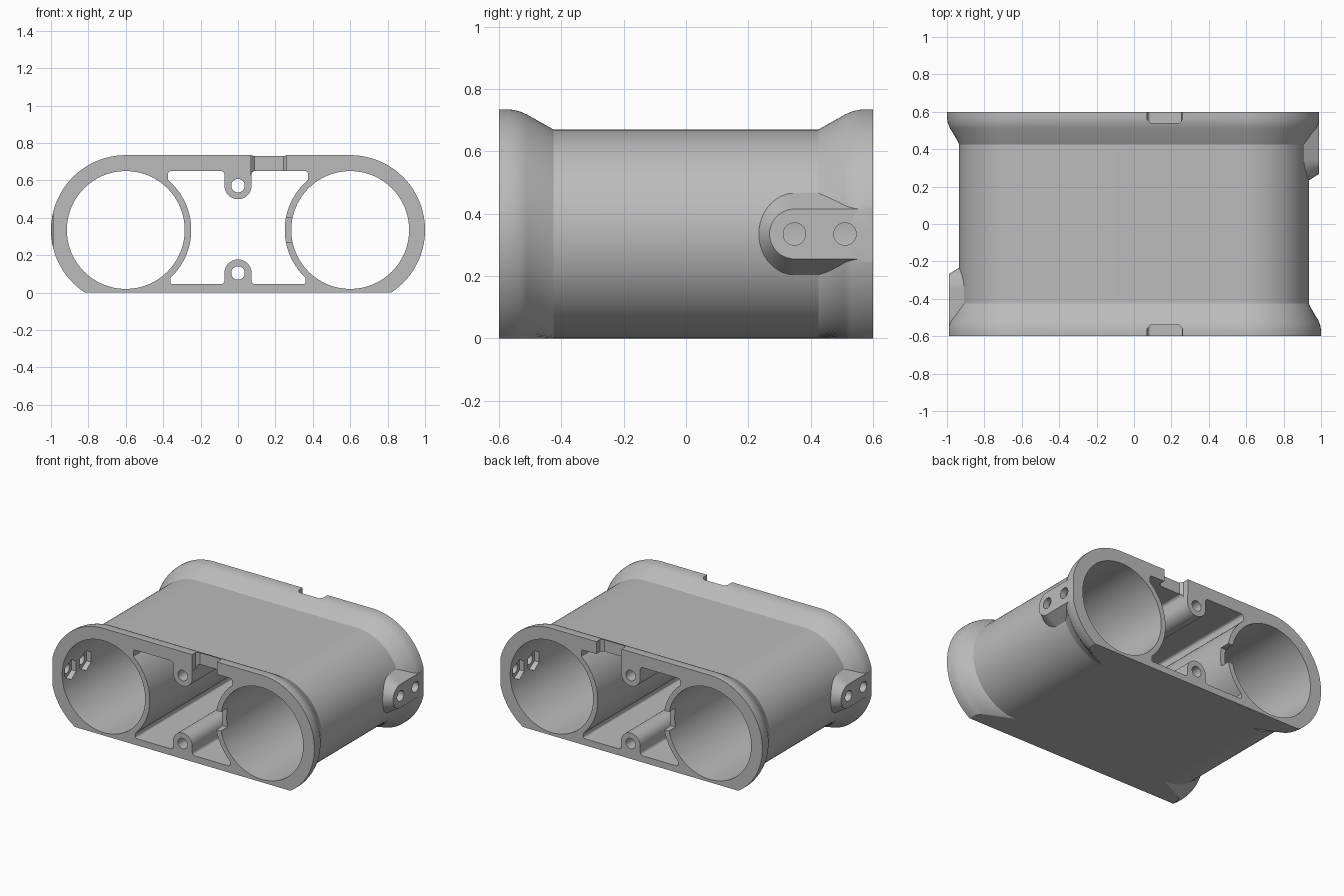
import bpy
import bmesh
from math import asin, cos, degrees, pi, radians, sin, tan
from mathutils import Vector

cube = bpy.data.objects.get("Cube")
if cube:
    bpy.data.objects.remove(cube, do_unlink=True)

MID = 0.335      # height of the tube axes
TUBE_X = 0.6     # sideways position of the tube axes
END = 0.6        # half length of the housing


def skin(bm, rings):
    """Walls through a list of equal rings; returns the rings as vertices."""
    loops = [[bm.verts.new(p) for p in ring] for ring in rings]
    n = len(loops[0])
    for a, b in zip(loops, loops[1:]):
        for i in range(n):
            j = (i + 1) % n
            bm.faces.new((a[i], a[j], b[j], b[i]))
    return loops


def finish(name, bm):
    bmesh.ops.recalc_face_normals(bm, faces=bm.faces[:])
    mesh = bpy.data.meshes.new(name)
    bm.to_mesh(mesh)
    bm.free()
    obj = bpy.data.objects.new(name, mesh)
    bpy.context.collection.objects.link(obj)
    return obj


def solid(name, rings, side=1):
    """Capped solid; side -1 gives it a half turn about the vertical axis."""
    bm = bmesh.new()
    loops = skin(bm, [[(side * x, side * y, z) for x, y, z in ring] for ring in rings])
    bm.faces.new(loops[0])
    bm.faces.new(loops[-1])
    return finish(name, bm)


def along_x(name, outline, x0, x1, side=1):
    return solid(name, [[(x, y, z) for y, z in outline] for x in (x0, x1)], side)


def along_y(outline, y0, y1):
    return [[(x, y, z) for x, z in outline] for y in (y0, y1)]


def arc(cx, cz, r, a0, a1, n):
    angles = [radians(a0 + (a1 - a0) * i / n) for i in range(n + 1)]
    return [(cx + r * cos(a), cz + r * sin(a)) for a in angles]


def circle(cx, cz, r, n=96, start=0):
    return arc(cx, cz, r, start, start + 360, n)[:-1]


def rect(a0, a1, b0, b1):
    return [(a0, b0), (a1, b0), (a1, b1), (a0, b1)]


def rounded(corners, steps=8):
    """Outline from (x, z, radius) corners."""
    out = []
    for i, (x, z, r) in enumerate(corners):
        if r == 0:
            out.append((x, z))
            continue
        p = Vector((x, z, 0))
        a = (Vector((*corners[i - 1][:2], 0)) - p).normalized()
        b = (Vector((*corners[(i + 1) % len(corners)][:2], 0)) - p).normalized()
        half = a.angle(b) / 2
        inward = (a + b).normalized()
        across = (b - a).normalized()
        centre = p + inward * (r / sin(half))
        sweep = pi / 2 - half
        for k in range(steps + 1):
            t = sweep * (2 * k / steps - 1)
            q = centre - inward * (r * cos(t)) + across * (r * sin(t))
            out.append((q.x, q.y))
    return out


def cut(parts, tool):
    """Subtract the tool from each part, with the first solver that succeeds."""
    for part in parts:
        before = len(part.data.vertices)
        for solver in ("MANIFOLD", "EXACT", "FLOAT"):
            mod = part.modifiers.new("cut", "BOOLEAN")
            mod.operation = "DIFFERENCE"
            mod.solver = solver
            mod.object = tool
            graph = bpy.context.evaluated_depsgraph_get()
            mesh = bpy.data.meshes.new_from_object(part.evaluated_get(graph))
            part.modifiers.clear()
            if len(mesh.vertices) > before / 2 and len(mesh.vertices) != before:
                part.data = mesh
                break
    bpy.data.objects.remove(tool, do_unlink=True)


def shell_section(y, r):
    """Capsule outline with a flat underside at z = 0."""
    low = -degrees(asin(min(1, MID / r)))
    outline = arc(TUBE_X, MID, r, low, 90, 64) + arc(-TUBE_X, MID, r, 90, 180 - low, 64)
    return [(x, y, z) for x, z in outline]


# Outer walls, flaring into a rounded rim at both ends
bm = bmesh.new()
rim = [(0, 0.4), (0.03, 0.4), (0.045, 0.398), (0.06, 0.395),
       (0.075, 0.39), (0.09, 0.383), (0.175, 0.335)]
stations = [(d - END, r) for d, r in rim] + [(END - d, r) for d, r in reversed(rim)]
skin(bm, [shell_section(y, r) for y, r in stations])

# Middle cavity outline that leaves an upper and a lower screw boss
half = [(0.0725, 0.4995, 0.072), (0.0725, 0.65, 0.02), (0.375, 0.65, 0.018)]
half += [(x, z, 0) for x, z in arc(TUBE_X, MID, 0.35, 130, 226.7, 40)]
half += [(0.36, 0.045, 0.012), (0.0725, 0.045, 0.02), (0.0725, 0.1775, 0.072)]
cavity = rounded(half + [(-x, z, r) for x, z, r in reversed(half)])

# Inner walls: two tubes, the cavity and two screw holes
openings = [circle(side * TUBE_X, MID, 0.315) for side in (1, -1)]
openings += [circle(0, z, 0.036, 32) for z in (0.572, 0.105)]
for outline in openings + [cavity]:
    skin(bm, along_y(outline, -END, END))

# Flat end faces around the openings
for end in (1, -1):
    edges = [e for e in bm.edges if e.is_boundary
             and all(abs(v.co.y - end * END) < 0.001 for v in e.verts)]
    bmesh.ops.triangle_fill(bm, use_beauty=True, edges=edges, normal=(0, end, 0))
housing = finish("housing", bm)
parts = [housing]

# Chamfered notches in the top of both rims
for end in (1, -1):
    plan = [(0.07, 0.7), (0.07, 0.56), (0.088, 0.54), (0.242, 0.54), (0.26, 0.56), (0.26, 0.7)]
    cut([housing], solid("rim_notch", [[(x, end * y, z) for x, y in plan] for z in (0.625, 0.9)]))

for side, label in ((1, "left"), (-1, "right")):
    # Wire slot between tube and cavity
    cut([housing], solid("wire_slot", along_y(rect(0.2, 0.31, 0.27, 0.4), -0.7, -0.53), side))
    # Rim shaved flush with the lug
    cut([housing], along_x("rim_flat", rect(0.27, 0.65, 0.235, 0.435), 0.99, 1.1, side))
    # Sloped side lug, hollowed to follow the tube wall
    rings = []
    for x, r in ((0.87, 0.155), (0.99, 0.08)):
        outline = arc(0.348, MID, r, 90, 270, 32) + [(0.58, MID - r), (0.58, MID + r)]
        rings.append([(x, y, z) for y, z in outline])
    lug = solid(label + "_lug", rings, side)
    cut([lug], solid("lug_hollow", along_y(circle(TUBE_X, MID, 0.325), -0.7, 0.7), side))
    # Lug holes with six-sided nut pockets on the inside
    for y in (0.348, 0.51):
        cut([housing, lug], along_x("lug_hole", circle(y, MID, 0.036, 32), 0.8, 1.1, side))
        cut([housing, lug], along_x("nut_pocket", circle(y, MID, 0.068, 6, 90), 0.8, 0.947, side))
    parts.append(lug)

# Plain grey finish
grey = bpy.data.materials.new("grey plastic")
grey.use_nodes = True
colour = (0.5, 0.5, 0.5, 1)
grey.diffuse_color = colour
grey.node_tree.nodes["Principled BSDF"].inputs["Base Color"].default_value = colour

bpy.ops.object.select_all(action="DESELECT")
for part in parts:
    part.data.materials.clear()
    part.data.materials.append(grey)
    part.select_set(True)
bpy.context.view_layer.objects.active = housing
bpy.ops.object.shade_smooth_by_angle(angle=radians(25))
